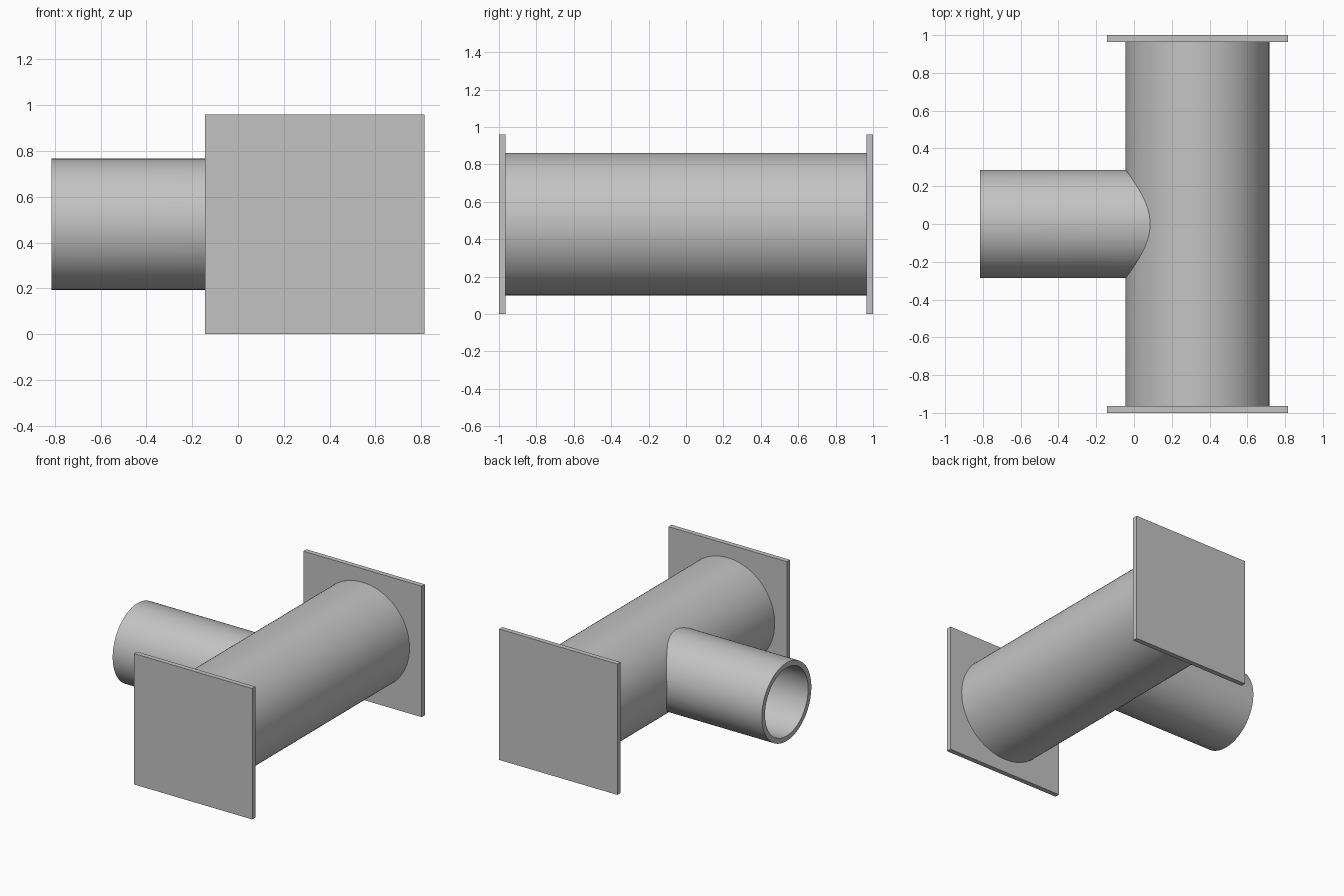
import bpy
import math

cube = bpy.data.objects.get("Cube")
if cube:
    bpy.data.objects.remove(cube, do_unlink=True)

CX, CZ = 0.336, 0.48      # axis of the main pipe
WALL = 0.037
MAIN_R, BRANCH_R = 0.381, 0.287
FLANGE, THICK = 0.96, 0.036
END = -0.816              # open end of the branch

grey = bpy.data.materials.new("plain grey")
grey.use_nodes = True
colour = (0.55, 0.55, 0.55, 1)
grey.diffuse_color = colour
grey.node_tree.nodes["Principled BSDF"].inputs["Base Color"].default_value = colour


def tube(name, radius, start, end, along_x):
    """Solid cylinder from start to end along the x or the y axis."""
    mid = (start + end) / 2
    loc = (mid, 0, CZ) if along_x else (CX, mid, CZ)
    rot = (0, math.pi / 2, 0) if along_x else (math.pi / 2, 0, 0)
    bpy.ops.mesh.primitive_cylinder_add(vertices=96, radius=radius, depth=end - start,
                                        location=loc, rotation=rot)
    ob = bpy.context.object
    ob.name = name
    ob.data.materials.append(grey)
    return ob


def combine(target, other, operation):
    """Apply a boolean and remove the helper."""
    mod = target.modifiers.new("combine", "BOOLEAN")
    mod.operation = operation
    mod.solver = "EXACT"
    mod.object = other
    bpy.context.view_layer.objects.active = target
    bpy.ops.object.modifier_apply(modifier=mod.name)
    bpy.data.objects.remove(other, do_unlink=True)


# Hollow tee: main pipe along y with a side branch towards -x
half = 1 - THICK
pipe = tube("tee_pipe", MAIN_R, -half, half, False)
combine(pipe, tube("branch", BRANCH_R, END, CX, True), "UNION")
combine(pipe, tube("main_bore", MAIN_R - WALL, -1.1, 1.1, False), "DIFFERENCE")
combine(pipe, tube("branch_bore", BRANCH_R - WALL, END - 0.1, CX, True), "DIFFERENCE")
bpy.ops.object.select_all(action="DESELECT")
pipe.select_set(True)
bpy.context.view_layer.objects.active = pipe
bpy.ops.object.shade_smooth_by_angle(angle=math.radians(30))

# Square end plates
for name, side in (("front_flange", -1), ("back_flange", 1)):
    bpy.ops.mesh.primitive_cube_add(size=1, location=(CX, side * (1 - THICK / 2), CZ))
    plate = bpy.context.object
    plate.name = name
    plate.scale = (FLANGE, THICK, FLANGE)
    bpy.ops.object.transform_apply(location=False, rotation=False, scale=True)
    plate.data.materials.append(grey)
